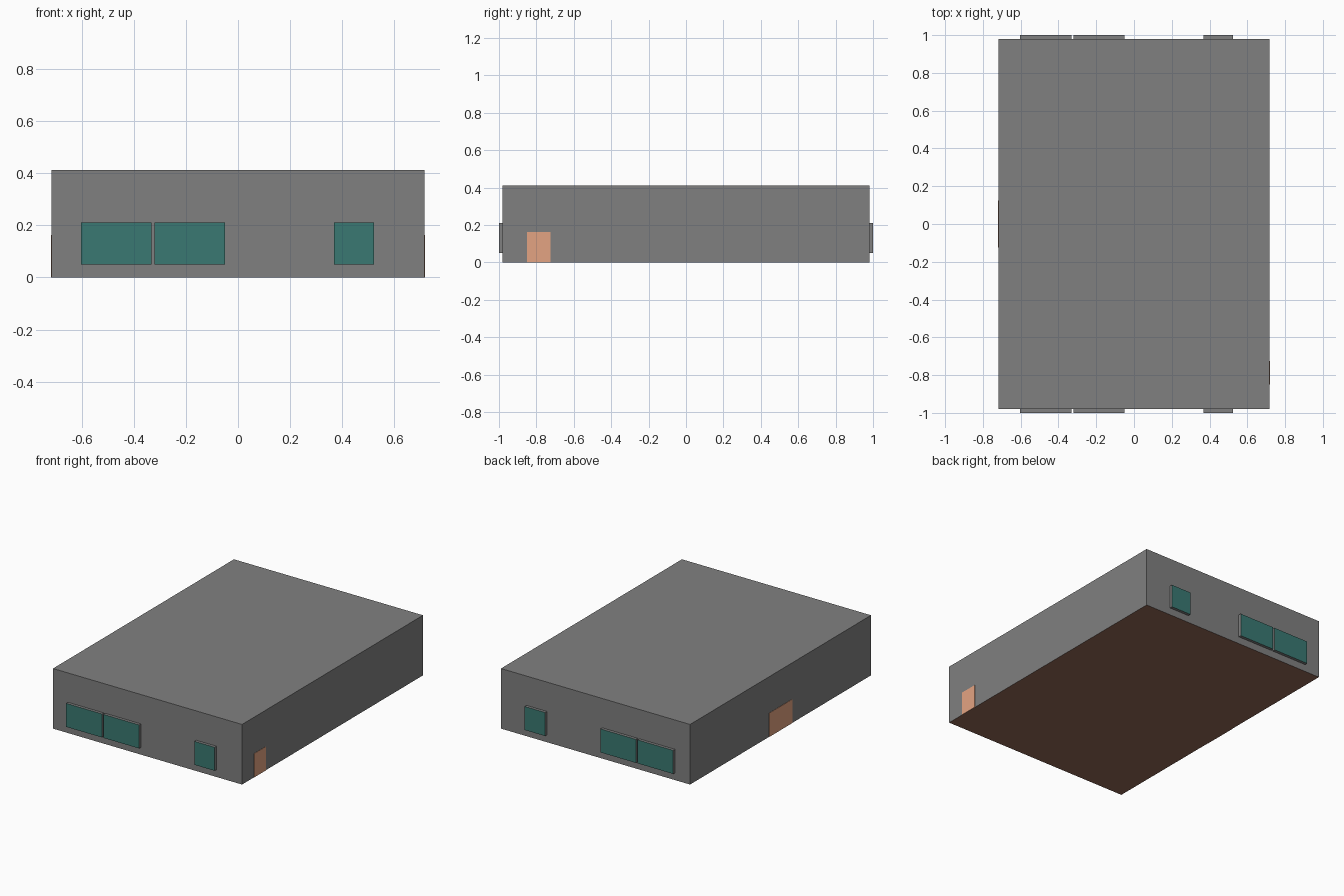
import bpy
import bmesh

if "Cube" in bpy.data.objects:
    bpy.data.objects.remove(bpy.data.objects["Cube"])


def lin(c):
    c /= 255
    return c / 12.92 if c <= 0.04045 else ((c + 0.055) / 1.055) ** 2.4


def material(name, r, g, b):
    m = bpy.data.materials.new(name)
    m.diffuse_color = (lin(r), lin(g), lin(b), 1)
    m.use_nodes = True
    m.node_tree.nodes["Principled BSDF"].inputs["Base Color"].default_value = m.diffuse_color
    return m


GREY = material("wall grey", 128, 128, 128)
TEAL = material("window teal", 58, 121, 114)
TAN = material("door tan", 228, 164, 130)
BROWN = material("floor brown", 146, 103, 86)


def box(name, x, y, z, mats, rule=None):
    """Box from (min, max) ranges; rule(normal) picks the material of a face."""
    bm = bmesh.new()
    bmesh.ops.create_cube(bm, size=1)
    for v in bm.verts:
        v.co = [r[0] + (c + 0.5) * (r[1] - r[0]) for c, r in zip(v.co, (x, y, z))]
    bm.normal_update()
    for f in bm.faces:
        f.material_index = rule(f.normal) if rule else 0
    me = bpy.data.meshes.new(name)
    bm.to_mesh(me)
    bm.free()
    for m in mats:
        me.materials.append(m)
    ob = bpy.data.objects.new(name, me)
    bpy.context.collection.objects.link(ob)
    return ob


W, D, H = 0.717, 0.98, 0.412

# Building shell with a brown floor underneath
box("building", (-W, W), (-D, D), (0, H), [GREY, BROWN], lambda n: int(n.z < -0.5))

# Same three windows on front and back: teal panes with grey rims
for side, sign in (("front", -1), ("back", 1)):
    y = sorted((sign * D, sign * 1.0))
    for i, x in enumerate([(-0.603, -0.332), (-0.32, -0.05), (0.369, 0.523)]):
        box(f"{side}_window_{i + 1}", x, y, (0.05, 0.211), [GREY, TEAL],
            lambda n: int(n.y * sign > 0.5))

# Thin door plates: a single door on the right, a double door on the left
T = 0.002
box("right_door", (W, W + T), (-0.85, -0.725), (0, 0.163), [TAN])
box("left_double_door", (-W - T, -W), (-0.125, 0.125), (0, 0.163), [TAN])
